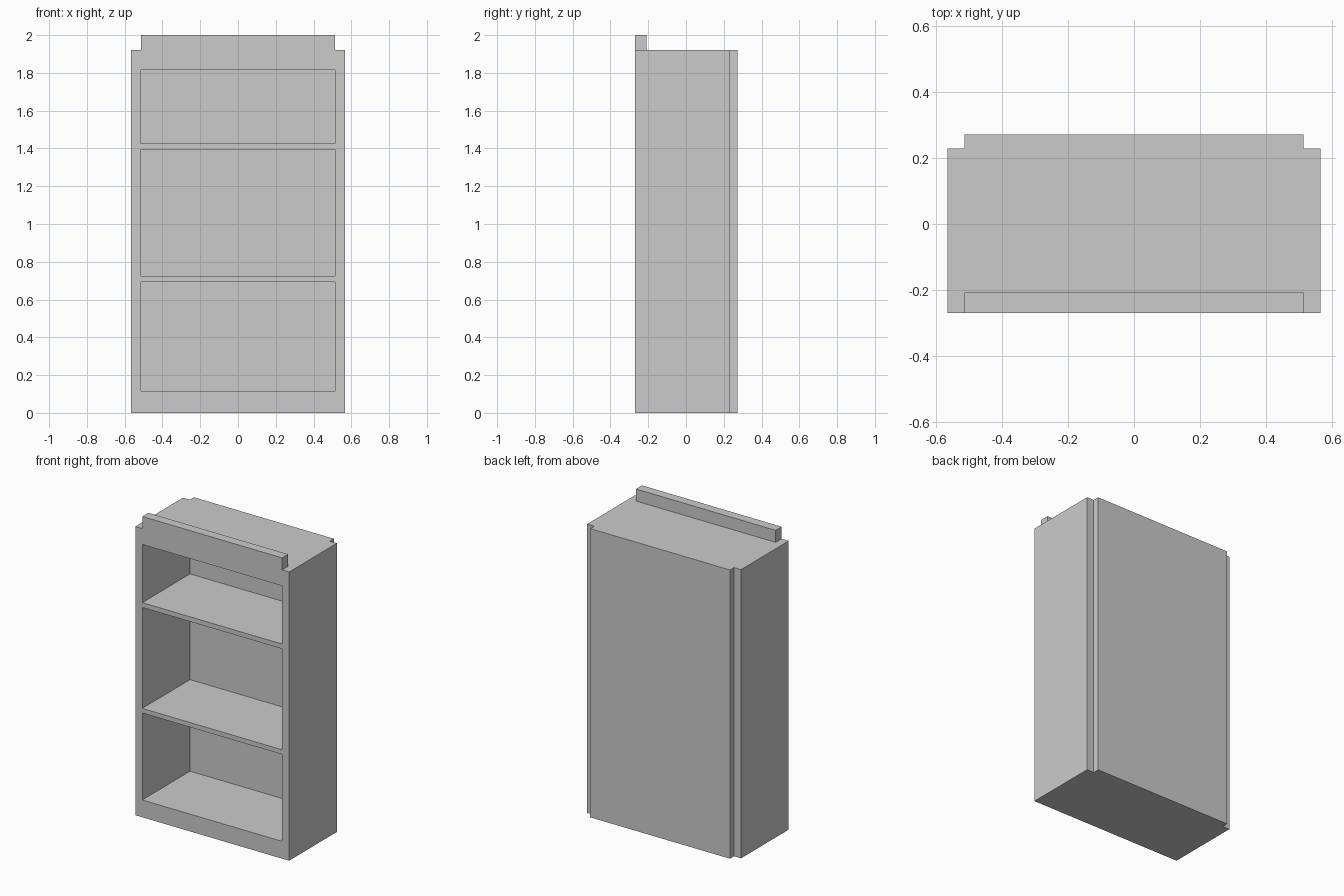
import bpy
import bmesh
from mathutils import Vector

if "Cube" in bpy.data.objects:
    bpy.data.objects.remove(bpy.data.objects["Cube"])

HALF_W = 0.566      # outer half width
INNER = 0.514       # half width between the side boards
FRONT, REAR, BACK = -0.271, 0.23, 0.272
BODY_TOP = 1.92


def box(name, x, y, z):
    """Box spanning the given (min, max) ranges."""
    lo, hi = (Vector(v) for v in zip(x, y, z))
    bm = bmesh.new()
    bmesh.ops.create_cube(bm, size=1)
    bmesh.ops.scale(bm, vec=hi - lo, verts=bm.verts)
    mesh = bpy.data.meshes.new(name)
    bm.to_mesh(mesh)
    bm.free()
    obj = bpy.data.objects.new(name, mesh)
    obj.location = (lo + hi) / 2
    bpy.context.collection.objects.link(obj)
    return obj


# Side boards
box("side_left", (-HALF_W, -INNER), (FRONT, REAR), (0, BODY_TOP))
box("side_right", (INNER, HALF_W), (FRONT, REAR), (0, BODY_TOP))

# Base, shelves and top fitted between the sides
for name, z in (("base", (0, 0.115)),
                ("lower_shelf", (0.693, 0.724)),
                ("upper_shelf", (1.395, 1.427)),
                ("top", (1.814, BODY_TOP))):
    box(name, (-INNER, INNER), (FRONT, REAR), z)

# Back panel standing proud behind the sides
box("back_panel", (-INNER, INNER), (REAR, BACK), (0, BODY_TOP))

# Raised rail along the top front edge
box("top_rail", (-INNER, INNER), (FRONT, -0.208), (BODY_TOP, 2.0))
